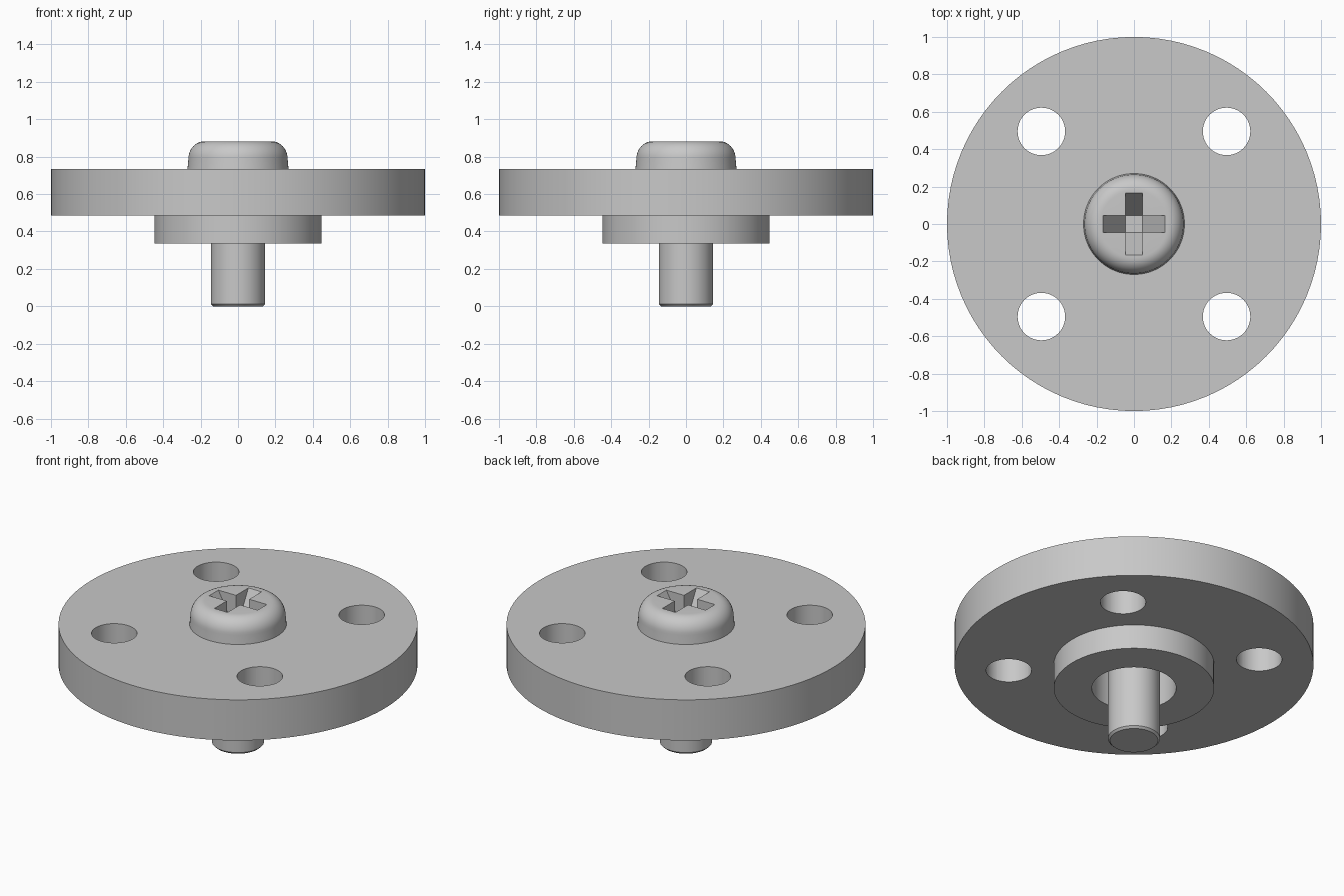
import bpy, bmesh
from math import sin, cos, pi, radians
from mathutils import Vector

if "Cube" in bpy.data.objects:
    bpy.data.objects.remove(bpy.data.objects["Cube"], do_unlink=True)

STEEL = (0.58, 0.58, 0.58, 1)
steel = bpy.data.materials.new("grey steel")
steel.use_nodes = True
steel.diffuse_color = STEEL
steel.node_tree.nodes["Principled BSDF"].inputs["Base Color"].default_value = STEEL


def make_object(name, bm):
    bmesh.ops.recalc_face_normals(bm, faces=bm.faces[:])
    mesh = bpy.data.meshes.new(name)
    bm.to_mesh(mesh)
    bm.free()
    mesh.materials.append(steel)
    obj = bpy.data.objects.new(name, mesh)
    bpy.context.collection.objects.link(obj)
    return obj


def lathe(name, profile, closed=False, steps=96):
    """Revolve an (r, z) profile around the z axis."""
    bm = bmesh.new()
    verts = [bm.verts.new((r, 0, z)) for r, z in profile]
    pairs = list(zip(verts, verts[1:]))
    if closed:
        pairs.append((verts[-1], verts[0]))
    edges = [bm.edges.new(p) for p in pairs]
    bmesh.ops.spin(bm, geom=verts + edges, cent=(0, 0, 0), axis=(0, 0, 1),
                   angle=2 * pi, steps=steps, use_merge=True)
    bmesh.ops.remove_doubles(bm, verts=bm.verts[:], dist=1e-5)
    return make_object(name, bm)


def activate(obj):
    bpy.ops.object.select_all(action="DESELECT")
    obj.select_set(True)
    bpy.context.view_layer.objects.active = obj


def cut(obj, cutter):
    cutter.hide_render = True
    mod = obj.modifiers.new("cut", "BOOLEAN")
    mod.operation = "DIFFERENCE"
    mod.solver = "EXACT"
    mod.object = cutter
    activate(obj)
    bpy.ops.object.modifier_apply(modifier=mod.name)
    bpy.data.objects.remove(cutter, do_unlink=True)


# Main heights and radii
boss_z, plate_z, plate_top, head_top = 0.335, 0.485, 0.735, 0.882
bore_r, shank_r = 0.235, 0.145

# Round flange with a lower boss and a central bore
flange = lathe("flange", [(bore_r, boss_z), (0.447, boss_z), (0.447, plate_z),
                          (1, plate_z), (1, plate_top), (bore_r, plate_top)], closed=True)

# Four bolt holes
for sx in (-1, 1):
    for sy in (-1, 1):
        bm = bmesh.new()
        bmesh.ops.create_cone(bm, cap_ends=True, segments=48, radius1=0.127,
                              radius2=0.127, depth=1)
        bmesh.ops.translate(bm, vec=(sx * 0.495, sy * 0.495, 0.6), verts=bm.verts[:])
        cut(flange, make_object("bolt_hole_cutter", bm))

# Pan head screw: chamfered shank and rounded head
arc = [(0.18 + 0.085 * cos(a), 0.79 + (head_top - 0.79) * sin(a))
       for a in (i * pi / 20 for i in range(11))]
screw = lathe("screw", [(0, 0), (shank_r - 0.012, 0), (shank_r, 0.012), (shank_r, plate_top),
                        (0.27, plate_top)] + arc + [(0, head_top)])

# Cross recess whose arms slope down to a small square floor
half, reach, depth, over = 0.045, 0.165, 0.22, 0.01
rim = head_top + over * depth / (reach - half)
roof = rim + 0.02
floor = head_top - depth
bm = bmesh.new()
bmesh.ops.create_cube(bm, size=1)
for v in bm.verts:
    v.co = Vector((v.co.x * 2 * half, v.co.y * 2 * half, roof if v.co.z > 0 else floor))
bm.normal_update()
sides = [f for f in bm.faces if abs(f.normal.z) < 0.5]
for face in bmesh.ops.extrude_discrete_faces(bm, faces=sides)["faces"]:
    centre = face.calc_center_median()
    out = Vector((centre.x, centre.y, 0)).normalized()
    for v in face.verts:
        v.co += out * (reach + over - half)
        v.co.z = max(v.co.z, rim)
cut(screw, make_object("recess_cutter", bm))

# Smooth round surfaces, keep edges sharp
for obj in (flange, screw):
    activate(obj)
    bpy.ops.object.shade_smooth_by_angle(angle=radians(30))
